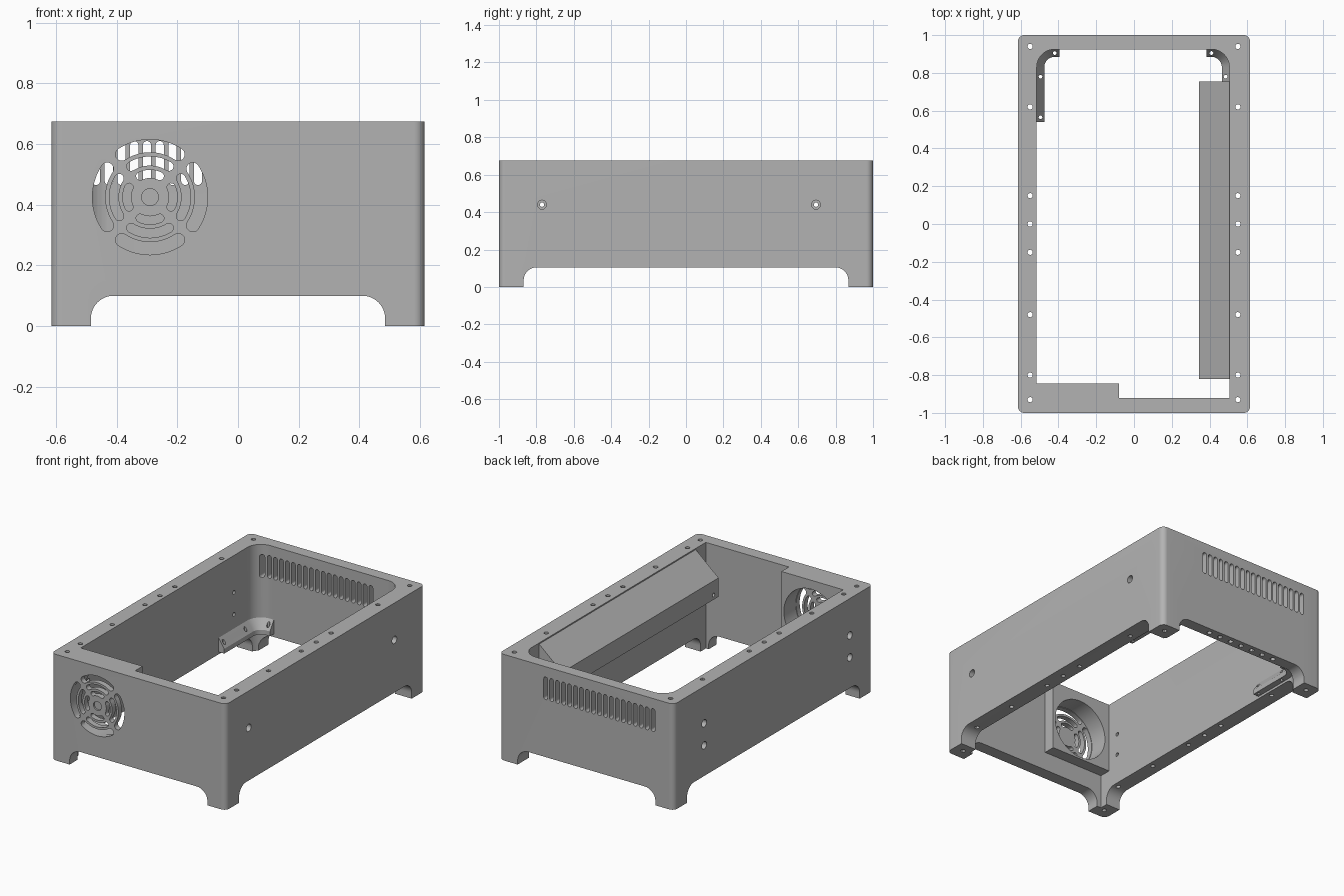
import bpy, bmesh
from math import sin, cos, pi, radians

if "Cube" in bpy.data.objects:
    bpy.data.objects.remove(bpy.data.objects["Cube"], do_unlink=True)

grey = bpy.data.materials.new("plain grey")
grey.use_nodes = True
grey.diffuse_color = (0.45, 0.45, 0.45, 1)
grey.node_tree.nodes["Principled BSDF"].inputs["Base Color"].default_value = grey.diffuse_color


def arc(cx, cy, r, a0, a1, n=10):
    """Points on an arc, angles in degrees."""
    angles = [radians(a0 + (a1 - a0) * i / n) for i in range(n + 1)]
    return [(cx + r * cos(a), cy + r * sin(a)) for a in angles]


def circle(cx, cy, r, n=24):
    return arc(cx, cy, r, 0, 360, n)[:-1]


def rect(u0, v0, u1, v1):
    return [(u0, v0), (u1, v0), (u1, v1), (u0, v1)]


def place(axis, u, v, w):
    return {"x": (w, u, v), "y": (u, w, v), "z": (u, v, w)}[axis]


def make(name, prisms):
    """One object from prisms given as (outline, axis, start, end)."""
    bm = bmesh.new()
    for outline, axis, a, b in prisms:
        low = [bm.verts.new(place(axis, u, v, a)) for u, v in outline]
        high = [bm.verts.new(place(axis, u, v, b)) for u, v in outline]
        bm.faces.new(low[::-1])
        bm.faces.new(high)
        n = len(low)
        for i in range(n):
            j = (i + 1) % n
            bm.faces.new((low[i], low[j], high[j], high[i]))
    return finish(name, bm)


def finish(name, bm):
    bmesh.ops.recalc_face_normals(bm, faces=bm.faces)
    mesh = bpy.data.meshes.new(name)
    bm.to_mesh(mesh)
    bm.free()
    mesh.materials.append(grey)
    obj = bpy.data.objects.new(name, mesh)
    bpy.context.collection.objects.link(obj)
    return obj


def cut(obj, prisms):
    """Subtract prisms that do not touch one another."""
    cutter = make("cutter", prisms)
    mod = obj.modifiers.new("cut", "BOOLEAN")
    mod.operation = "DIFFERENCE"
    mod.solver = "EXACT"
    mod.object = cutter
    bpy.context.view_layer.update()
    graph = bpy.context.evaluated_depsgraph_get()
    result = bpy.data.meshes.new_from_object(obj.evaluated_get(graph))
    obj.modifiers.clear()
    obj.data = result
    bpy.data.objects.remove(cutter, do_unlink=True)


def arch(half, top, r):
    """Leg opening with rounded upper corners."""
    return ([(-half, -0.1), (half, -0.1)] + arc(half - r, top - r, r, 0, 90)
            + arc(r - half, top - r, r, 90, 180))


def arc_slot(cx, cz, r0, r1, mid, spoke):
    """Curved slot with round ends, a quarter turn less one spoke."""
    rm, h = (r0 + r1) / 2, (r1 - r0) / 2
    half = 45 - (spoke / 2 + h) / rm * 180 / pi
    a, b = mid - half, mid + half
    end = [(cx + rm * cos(radians(t)), cz + rm * sin(radians(t))) for t in (a, b)]
    return (arc(cx, cz, r1, a, b, 16) + arc(*end[1], h, b, b + 180, 8)[1:-1]
            + arc(cx, cz, r0, b, a, 16) + arc(*end[0], h, a + 180, a + 360, 8)[1:-1])


# Case: rounded block, hollowed out, with leg openings
W, H = 0.615, 0.675
L, R, F, B = -0.515, 0.505, -0.92, 0.925
r = 0.035
shell = (arc(W - r, 1 - r, r, 0, 90) + arc(r - W, 1 - r, r, 90, 180)
         + arc(r - W, r - 1, r, 180, 270) + arc(W - r, r - 1, r, 270, 360))
case = make("case", [(shell, "z", 0, H)])
c = 0.095
cavity = ([(L, F), (R, F)] + arc(R - c, B - c, c, 0, 90) + arc(L + c, B - c, c, 90, 180))
cut(case, [(cavity, "z", -1, 1)])
cut(case, [(arch(0.485, 0.1, 0.075), "y", -2, 2)])
cut(case, [(arch(0.868, 0.105, 0.07), "x", -2, 2)])

# Vertical screw holes in the rim, and a row of holes under the back wall
rim_y = (0.94, 0.62, 0.15, 0, -0.15, -0.48, -0.8, -0.93)
cut(case, [(circle(s * 0.55, y, 0.014, 12), "z", -1, 1) for s in (-1, 1) for y in rim_y]
    + [(circle(0.22 - 0.082 * i, 0.962, 0.016, 12), "z", -1, 0.3) for i in range(7)])

# Side screw holes with counterbores
ends_y = (-0.77, 0.695)
left_z, right_z = (0.44,), (0.44, 0.3)
for radius, depth in ((0.012, 0.2), (0.024, 0.04)):
    cut(case, [(circle(y, z, radius, 16), "x", W - depth, 1) for y in ends_y for z in left_z]
        + [(circle(y, z, radius, 16), "x", -1, depth - W) for y in ends_y for z in right_z])

# Row of vent slots through the back
w = 0.0135
slots = []
for i in range(19):
    x = -0.468 + 0.042 * i
    outline = arc(x, 0.61 - w, w, 0, 180, 8) + arc(x, 0.465 + w, w, 180, 360, 8)
    slots.append((outline, "y", 0.8, 1.1))
cut(case, slots)

# Fan housing and grille
fx, fz = -0.29, 0.425
bore = [(circle(fx, fz, 0.193, 64), "y", -0.965, -0.8)]
housing = make("fan_housing", [(rect(L, 0.22, -0.08, H), "y", F, -0.845)])
cut(housing, bore)
cut(case, bore)
grille = [(arc_slot(fx, fz, r0, r1, mid, 0.026), "y", -1.1, -0.94)
          for r0, r1 in ((0.063, 0.09), (0.104, 0.134), (0.148, 0.19))
          for mid in (0, 90, 180, 270)]
grille.append((circle(fx, fz, 0.028), "y", -1.1, -0.99))
cut(case, grille)

# Sloped panel along the left wall
profile = [(0.508, 0.41), (0.345, 0.41), (0.345, 0.53), (0.508, 0.67)]
panel = make("sloped_panel", [(profile, "y", -0.82, 0.755)])
cut(panel, [(circle(y, 0.44, 0.012, 16), "x", 0, 1) for y in ends_y])


# Corner brackets: a sloped ledge swept round each back corner
def bracket(name, wall_x, side):
    d = 0.04
    centre_x, centre_y = wall_x - side * c, B - c
    stations = [(wall_x, 0.54, 0)]
    stations += [(centre_x + side * c * cos(t), centre_y + c * sin(t), t)
                 for t in [pi / 2 * i / 10 for i in range(11)]]
    stations.append((wall_x - side * 0.12, B, pi / 2))
    bm = bmesh.new()
    rings = []
    for x, y, t in stations:
        section = ((0, 0.12), (d, 0.12), (d, 0.15), (0, 0.21))
        rings.append([bm.verts.new((x - side * cos(t) * q, y - sin(t) * q, z))
                      for q, z in section])
    for p, q in zip(rings, rings[1:]):
        for i in range(4):
            j = (i + 1) % 4
            bm.faces.new((p[i], p[j], q[j], q[i]))
    bm.faces.new(rings[0][::-1])
    bm.faces.new(rings[-1])
    obj = finish(name, bm)
    holes = ((0.095, 0.905), (0.02, 0.78), (0.02, 0.565))
    cut(obj, [(circle(wall_x - side * q, y, 0.01, 12), "z", 0, 1) for q, y in holes])
    return obj


brackets = [bracket("right_corner_bracket", L, -1), bracket("left_corner_bracket", R, 1)]

# Smooth the curved walls and keep the edges sharp
for obj in [case, housing, panel] + brackets:
    bpy.ops.object.select_all(action="DESELECT")
    obj.select_set(True)
    bpy.context.view_layer.objects.active = obj
    bpy.ops.object.shade_smooth_by_angle(angle=radians(30))
